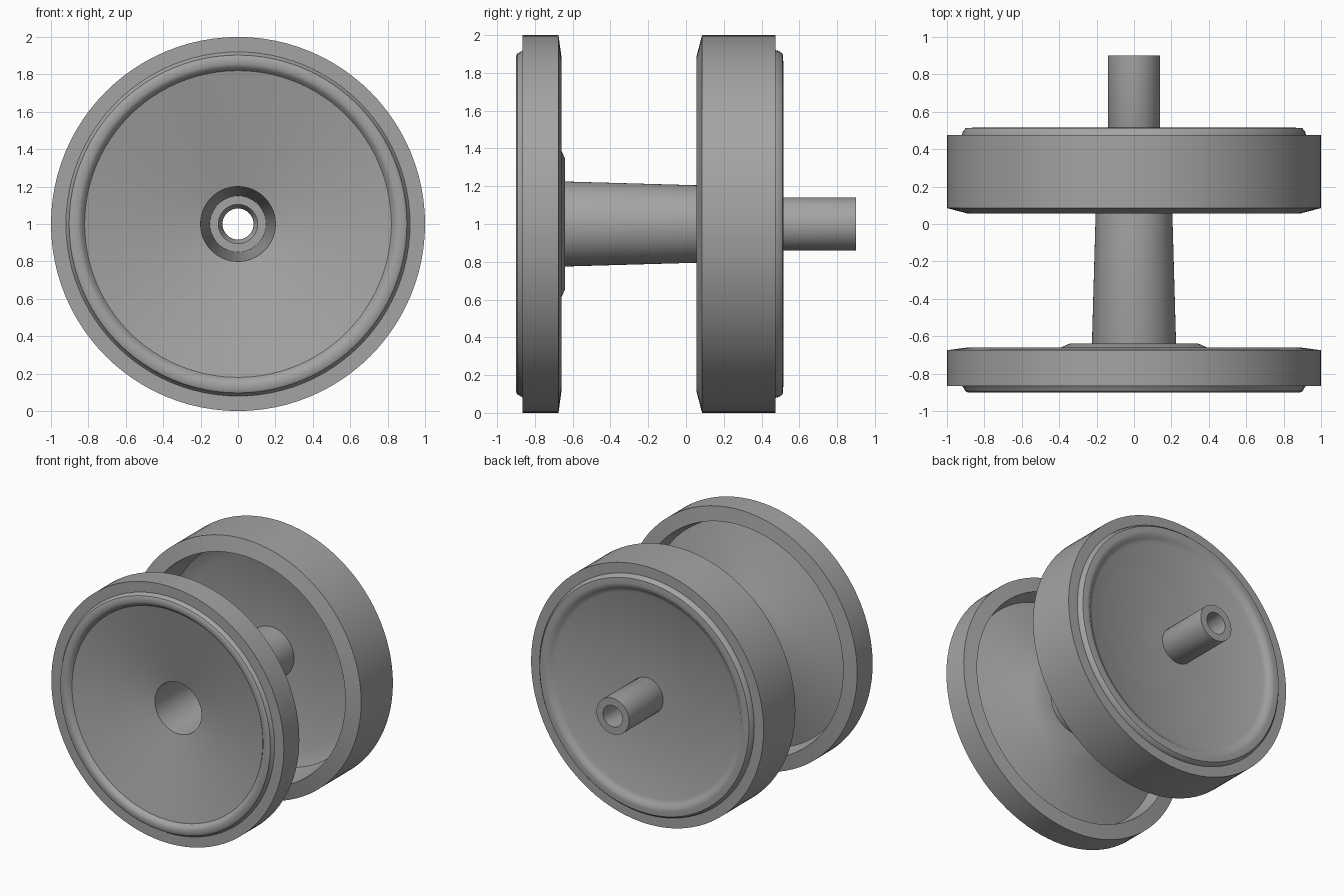
import bpy, bmesh, math
from mathutils import Matrix, Vector

if "Cube" in bpy.data.objects:
    bpy.data.objects.remove(bpy.data.objects["Cube"], do_unlink=True)

SEGMENTS = 96
AXIS_HEIGHT = 1.0

grey = bpy.data.materials.new("plain_grey")
grey.use_nodes = True
grey.diffuse_color = (0.37, 0.37, 0.37, 1)
grey.node_tree.nodes["Principled BSDF"].inputs["Base Color"].default_value = grey.diffuse_color


def lathe(name, profile):
    """Revolve a closed (radius, y) outline around the horizontal axle."""
    bm = bmesh.new()
    rings = []
    for i in range(SEGMENTS):
        turn = Matrix.Rotation(math.tau * i / SEGMENTS, 3, 'Y')
        rings.append([bm.verts.new(turn @ Vector((r, y, 0))) for r, y in profile])
    n = len(profile)
    for i in range(SEGMENTS):
        a, b = rings[i], rings[(i + 1) % SEGMENTS]
        for j in range(n):
            k = (j + 1) % n
            bm.faces.new((a[j], a[k], b[k], b[j]))
    bmesh.ops.recalc_face_normals(bm, faces=bm.faces)
    mesh = bpy.data.meshes.new(name)
    bm.to_mesh(mesh)
    bm.free()
    mesh.materials.append(grey)
    obj = bpy.data.objects.new(name, mesh)
    obj.location.z = AXIS_HEIGHT
    bpy.context.collection.objects.link(obj)
    bpy.ops.object.select_all(action='DESELECT')
    obj.select_set(True)
    bpy.context.view_layer.objects.active = obj
    bpy.ops.object.shade_smooth_by_angle(angle=math.radians(35))


# Thin front wheel: dished face, raised bead, hollow back with a hub boss
lathe("front_wheel", [
    (0.20, -0.735), (0.50, -0.80), (0.82, -0.868),
    (0.83, -0.88), (0.84, -0.892), (0.855, -0.90),
    (0.89, -0.90), (0.903, -0.893), (0.908, -0.88), (0.92, -0.865),
    (1.0, -0.865), (1.0, -0.675), (0.89, -0.66),
    (0.86, -0.79), (0.39, -0.66), (0.345, -0.64), (0.21, -0.64),
])

# Hollow tapered axle with a shoulder inside
lathe("axle_tube", [
    (0.20, -0.735), (0.225, -0.64), (0.205, 0.06), (0.195, 0.42),
    (0.105, 0.42), (0.105, 0.40), (0.15, 0.40),
])

# Wide back wheel: open cup towards the front, closed plate with bead behind
lathe("back_wheel", [
    (0.105, 0.41), (0.75, 0.41), (0.85, 0.36), (0.885, 0.055), (1.0, 0.085),
    (1.0, 0.475), (0.92, 0.475), (0.915, 0.495), (0.90, 0.512),
    (0.86, 0.515), (0.835, 0.512), (0.815, 0.495), (0.785, 0.48),
    (0.105, 0.48),
])

# Hollow stub shaft at the back
lathe("rear_stub", [
    (0.105, 0.40), (0.14, 0.47), (0.14, 0.90), (0.083, 0.90), (0.083, 0.44),
])
